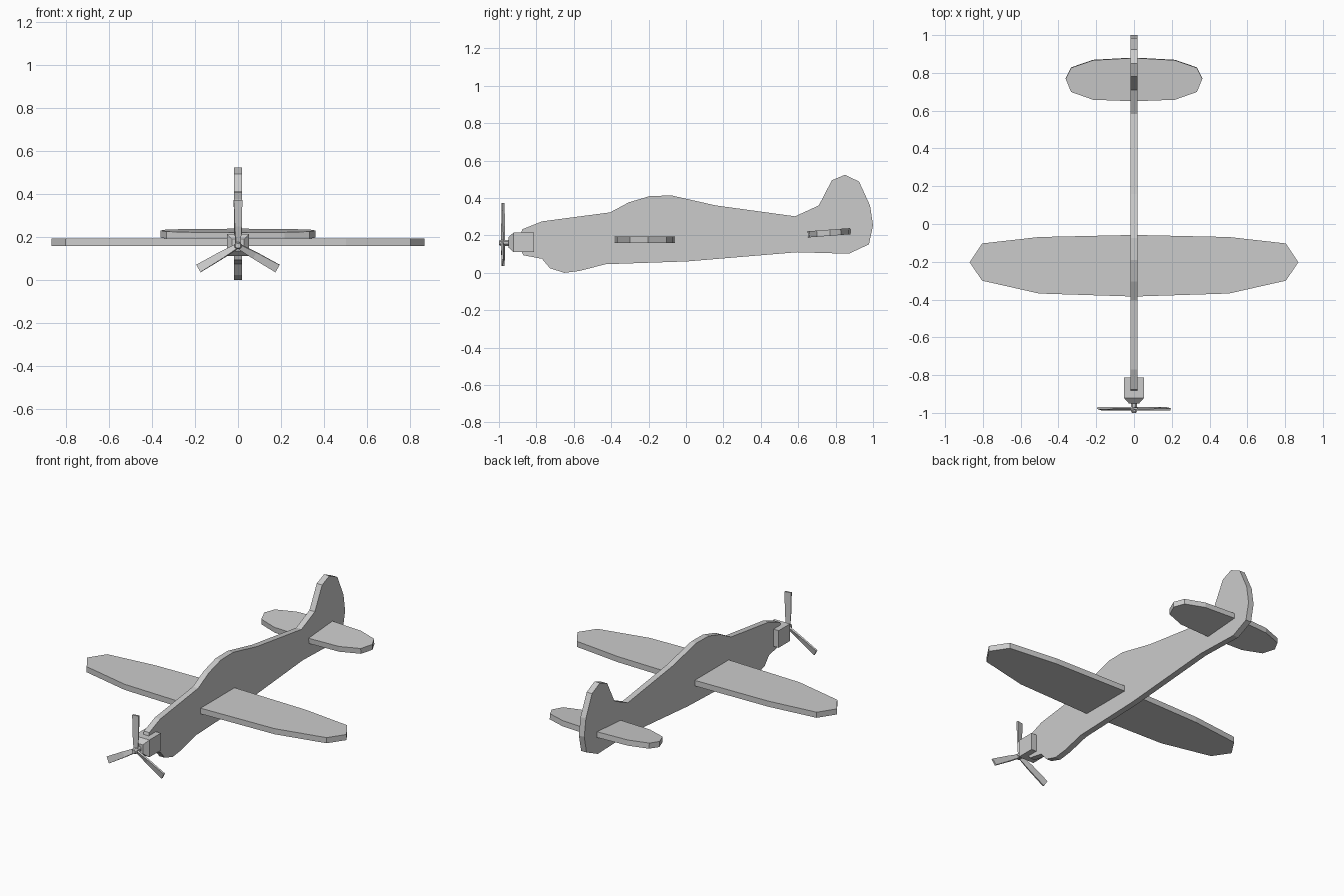
import bpy, bmesh
from math import radians, cos, sin
from mathutils import Matrix, Vector

cube = bpy.data.objects.get("Cube")
if cube:
    bpy.data.objects.remove(cube, do_unlink=True)

GREY = (0.6, 0.6, 0.6, 1)
foam = bpy.data.materials.new("foam grey")
foam.use_nodes = True
foam.diffuse_color = GREY
foam.node_tree.nodes["Principled BSDF"].inputs["Base Color"].default_value = GREY

NOSE_Z = 0.16


def finish(name, bm):
    bmesh.ops.recalc_face_normals(bm, faces=bm.faces)
    mesh = bpy.data.meshes.new(name)
    bm.to_mesh(mesh)
    bm.free()
    mesh.materials.append(foam)
    obj = bpy.data.objects.new(name, mesh)
    bpy.context.collection.objects.link(obj)
    return obj


def sheet(name, points, thickness):
    """Flat outline in 3D extruded evenly to both sides of its plane."""
    pts = [Vector(p) for p in points]
    bm = bmesh.new()
    face = bm.faces.new([bm.verts.new(p) for p in pts])
    face.normal_update()
    n = face.normal.copy()
    bmesh.ops.translate(bm, verts=bm.verts, vec=-n * thickness / 2)
    ext = bmesh.ops.extrude_face_region(bm, geom=[face], use_keep_orig=True)
    moved = [v for v in ext["geom"] if isinstance(v, bmesh.types.BMVert)]
    bmesh.ops.translate(bm, verts=moved, vec=n * thickness)
    return finish(name, bm)


def loft(name, rings):
    """Skin through rings of equal vertex count, capped at both ends."""
    bm = bmesh.new()
    loops = [[bm.verts.new(p) for p in ring] for ring in rings]
    for a, b in zip(loops, loops[1:]):
        for i in range(len(a)):
            j = (i + 1) % len(a)
            bm.faces.new((a[i], a[j], b[j], b[i]))
    bm.faces.new(loops[0])
    bm.faces.new(loops[-1])
    return finish(name, bm)


def mirrored(half):
    """Right half of a plan outline, completed across x = 0."""
    return half + [(-x, y) for x, y in reversed(half) if x > 0]


# Fuselage and fin, cut from one sheet
profile = [
    (-0.885, 0.20), (-0.875, 0.233), (-0.77, 0.275), (-0.406, 0.323),
    (-0.305, 0.377), (-0.19, 0.411), (-0.075, 0.413), (0.16, 0.36),
    (0.583, 0.302), (0.71, 0.36), (0.78, 0.495), (0.85, 0.524),
    (0.925, 0.488), (0.984, 0.36), (1.0, 0.254), (0.978, 0.152),
    (0.87, 0.102), (0.594, 0.11), (0.005, 0.061), (-0.43, 0.046),
    (-0.57, 0.01), (-0.65, 0.0), (-0.727, 0.024), (-0.77, 0.075),
    (-0.87, 0.094), (-0.885, 0.13)]
sheet("fuselage", [(0, y, z) for y, z in profile], 0.036)

# Main wing
wing = mirrored([(0, -0.058), (0.503, -0.069), (0.804, -0.103), (0.87, -0.203),
                 (0.804, -0.30), (0.503, -0.368), (0, -0.384)])
sheet("wing", [(x, y, 0.176) for x, y in wing], 0.034)

# Tailplane, slightly tilted nose down
tail = mirrored([(0, 0.88), (0.217, 0.868), (0.333, 0.828), (0.362, 0.77),
                 (0.333, 0.70), (0.217, 0.659), (0, 0.651)])
sheet("tailplane", [(x, y, 0.214 + (y - 0.765) * 0.075) for x, y in tail], 0.033)


# Motor block with tapered front
def square(y, r):
    return [(sx * r, y, NOSE_Z + 0.003 + sz * r)
            for sx, sz in ((-1, -1), (1, -1), (1, 1), (-1, 1))]


loft("motor_block", [square(-0.813, 0.052), square(-0.922, 0.052), square(-0.95, 0.027)])


# Propeller shaft
def octagon(y, r):
    return [(r * cos(radians(45 * k + 22.5)), y, NOSE_Z + r * sin(radians(45 * k + 22.5)))
            for k in range(8)]


loft("propeller_shaft", [octagon(-0.945, 0.018), octagon(-0.99, 0.018), octagon(-1.0, 0.012)])

# Three twisted propeller blades
for k in range(3):
    spin = Matrix.Rotation(radians(120 * k), 3, 'Y')
    rings = []
    for dist, half, pitch in ((0.005, 0.012, 30), (0.09, 0.017, 18), (0.213, 0.02, 9)):
        twist = Matrix.Rotation(radians(pitch), 3, 'Z')
        rings.append([spin @ (twist @ Vector((sx * half, sy * 0.005, 0)) + Vector((0, 0, dist)))
                      + Vector((0, -0.978, NOSE_Z))
                      for sx, sy in ((-1, -1), (1, -1), (1, 1), (-1, 1))])
    loft(f"propeller_blade_{k + 1}", rings)
